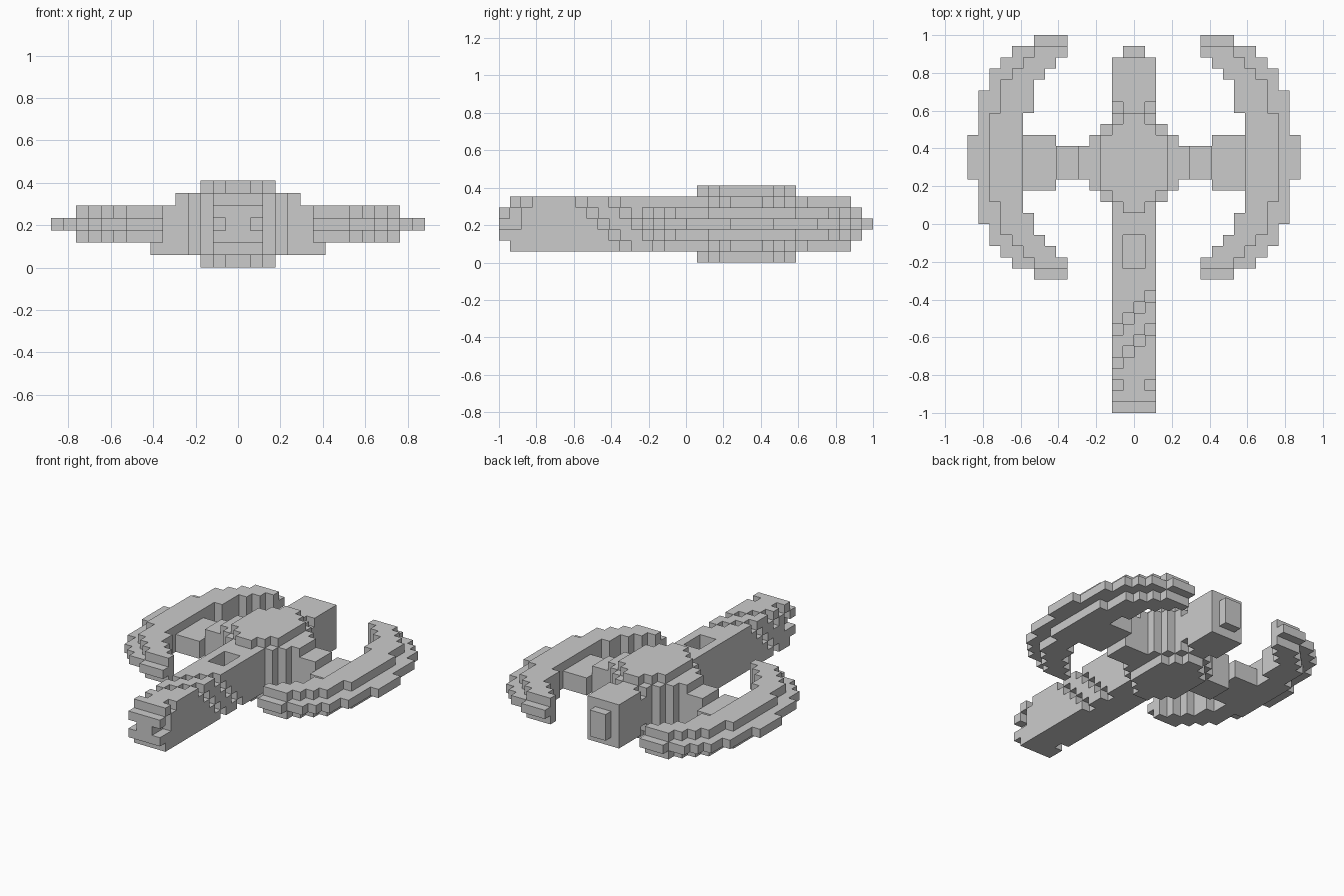
import bpy, bmesh, math
from mathutils import Vector

cube = bpy.data.objects.get("Cube")
if cube:
    bpy.data.objects.remove(cube, do_unlink=True)

CELL = 2 / 34            # size of one block
ORIGIN = Vector((0, -1, 0))

grey = bpy.data.materials.new("plain grey")
grey.use_nodes = True
grey.diffuse_color = (0.6, 0.6, 0.6, 1)
grey.node_tree.nodes["Principled BSDF"].inputs["Base Color"].default_value = (0.6, 0.6, 0.6, 1)


def box(x, y, z):
    """Cells inside the half-open ranges x, y and z."""
    return {(i, j, k) for i in range(*x) for j in range(*y) for k in range(*z)}


def sym(half, y, z):
    return box((-half, half), y, z)


def mirrored(cells):
    return {(-1 - i, j, k) for i, j, k in cells}


def build(name, cells, solid):
    """Make the outer faces of the cells, leaving out those against other parts."""
    bm = bmesh.new()
    verts = {}
    for c in sorted(cells):
        for axis in range(3):
            for side in (0, 1):
                near = list(c)
                near[axis] += 2 * side - 1
                if tuple(near) in solid:
                    continue
                a, b = (axis + 1) % 3, (axis + 2) % 3
                ring = []
                for u, v in ((0, 0), (1, 0), (1, 1), (0, 1)):
                    p = list(c)
                    p[axis] += side
                    p[a] += u
                    p[b] += v
                    p = tuple(p)
                    if p not in verts:
                        verts[p] = bm.verts.new(ORIGIN + Vector(p) * CELL)
                    ring.append(verts[p])
                bm.faces.new(ring if side else ring[::-1])
    bmesh.ops.dissolve_limit(bm, angle_limit=math.radians(1), verts=bm.verts, edges=bm.edges)
    mesh = bpy.data.meshes.new(name)
    bm.to_mesh(mesh)
    bm.free()
    mesh.materials.append(grey)
    obj = bpy.data.objects.new(name, mesh)
    bpy.context.collection.objects.link(obj)


# Central hull: stepped round drum with a thin cap above and below
hull = set()
for half, start, end in ((2, 18, 27), (3, 19, 26), (4, 20, 25), (5, 21, 24)):
    hull |= sym(half, (start, end), (1, 6))
for half, start, end in ((1, 18, 27), (2, 19, 26), (3, 20, 25)):
    hull |= sym(half, (start, end), (0, 1)) | sym(half, (start, end), (6, 7))

# Rear engine with a small nozzle and notched corners at the hull
engine = sym(2, (27, 32), (1, 6)) | sym(1, (32, 33), (2, 5))
notch = box((1, 2), (27, 28), (5, 6)) | box((1, 2), (27, 28), (1, 2))
engine -= notch | mirrored(notch)

# Long neck with a top hatch, a notched muzzle and two slanted grooves
neck = sym(2, (1, 18), (1, 6)) | sym(2, (0, 1), (2, 5))
neck -= sym(1, (13, 16), (4, 6))
muzzle = box((1, 2), (0, 2), (3, 4)) | box((1, 2), (2, 3), (5, 6)) | box((1, 2), (1, 2), (4, 5))
neck -= muzzle | mirrored(muzzle)
for start in (7, 10):
    for step in range(5):
        neck.discard((1, start + step, 5 - step))
        if start - 3 - step > 2:
            neck.discard((-2, start - 3 - step, 5 - step))
    for step in range(4):
        neck.discard((1 - step, start - step, 5))

# Pylon and wing root on one side
pylon = box((5, 7), (21, 24), (1, 5))
root = box((7, 10), (20, 25), (2, 4))

# Curved wing: half-profile rows counted outward from the wing's middle
INNER = (10, 10, 10, 10, 9, 9, 9, 8, 7, 6, 6)
RIM = (15, 15, 14, 14, 14, 14, 13, 13, 12, 11, 9)
PLATE = (13, 13, 13, 13, 12, 12, 12, 11, 10, 9, 0)
wing = set()
for n, (inner, rim, plate) in enumerate(zip(INNER, RIM, PLATE)):
    for row in (23 + n, 22 - n):
        inside = 10 if row == 18 else inner
        wing |= box((inside, rim), (row, row + 1), (3, 4))
        wing |= box((inside, plate), (row, row + 1), (2, 5))

parts = {"hull": hull, "engine": engine, "neck": neck}
for name, cells in (("pylon", pylon), ("wing_root", root), ("wing", wing)):
    parts["left_" + name] = cells
    parts["right_" + name] = mirrored(cells)

solid = set().union(*parts.values())
for name, cells in parts.items():
    build(name, cells, solid)
